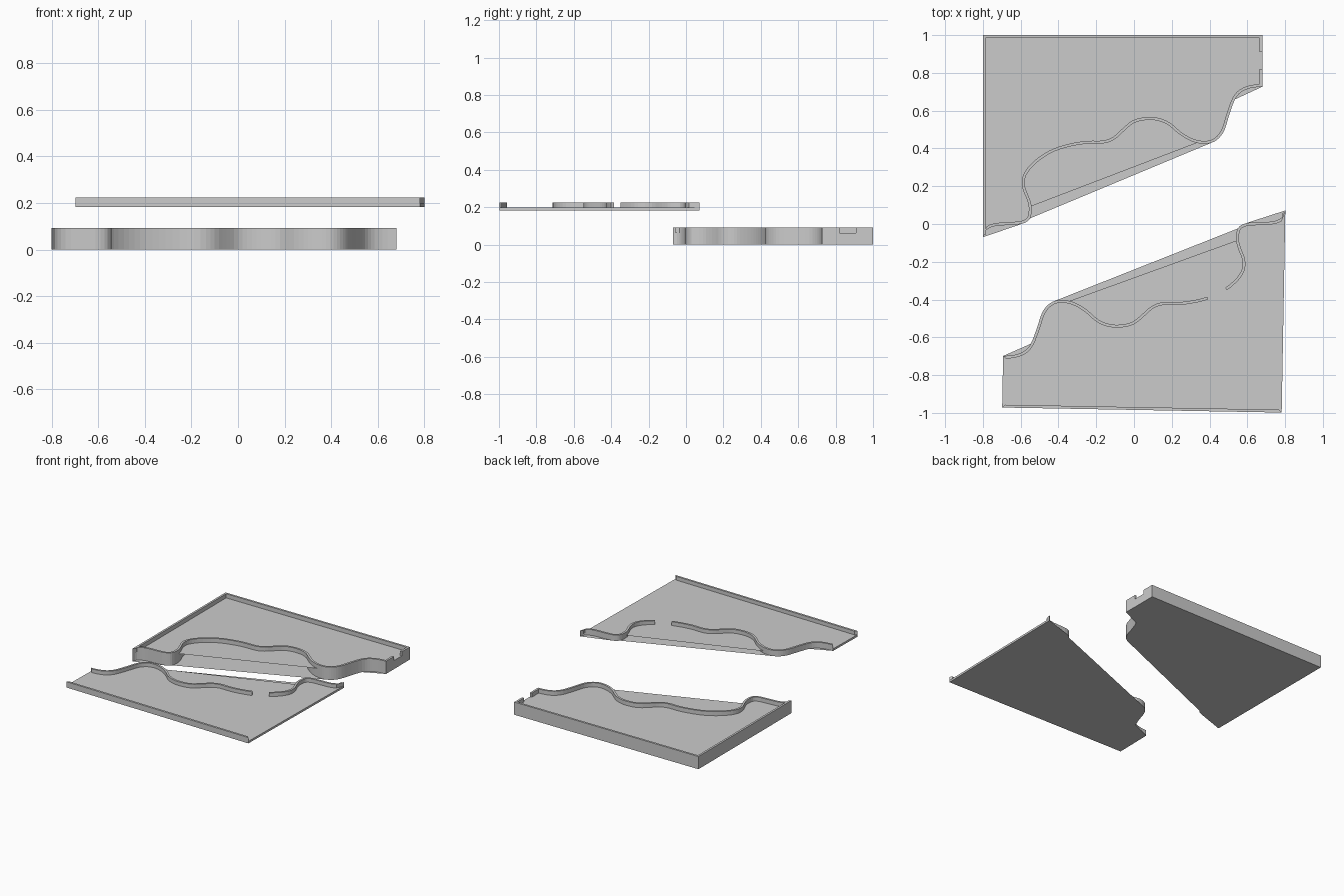
import bpy, bmesh
from math import pi
from mathutils import Vector, Matrix

if "Cube" in bpy.data.objects:
    bpy.data.objects.remove(bpy.data.objects["Cube"])

WALL = 0.015
STEP = 3  # curve samples per key point

# outer side of the wavy wall, left to right
KEYS = [Vector(p) for p in [
    (-.8, -.07), (-.785, -.035), (-.74, -.012), (-.66, -.005), (-.59, .002),
    (-.55, .03), (-.542, .09), (-.555, .14), (-.575, .19), (-.577, .24),
    (-.55, .29), (-.49, .345), (-.42, .385), (-.34, .41), (-.25, .425),
    (-.16, .427), (-.1, .45), (-.05, .495), (0, .535), (.06, .55),
    (.12, .548), (.18, .525), (.24, .475), (.3, .44), (.36, .425),
    (.41, .43), (.45, .455), (.48, .5), (.505, .58), (.535, .66),
    (.57, .70), (.62, .72), (.68, .727)]]


def smooth_path(keys):
    pts = []
    for i in range(len(keys) - 1):
        p0, p1 = keys[max(i - 1, 0)], keys[i]
        p2, p3 = keys[i + 1], keys[min(i + 2, len(keys) - 1)]
        for s in range(STEP):
            t = s / STEP
            pts.append(0.5 * (2 * p1 + (p2 - p0) * t
                              + (2 * p0 - 5 * p1 + 4 * p2 - p3) * t * t
                              + (3 * p1 - p0 - 3 * p2 + p3) * t ** 3))
    return pts + [keys[-1]]


def inset(loop):
    result = []
    for i, p in enumerate(loop):
        a = (p - loop[i - 1]).normalized()
        b = (loop[(i + 1) % len(loop)] - p).normalized()
        n = Vector((-a.y - b.y, a.x + b.x)).normalized()
        q = p + n * WALL / max(n.dot(Vector((-a.y, a.x))), 0.3)
        q.x = min(max(q.x, -.8 + WALL), .68 - WALL)
        q.y = min(q.y, 1 - WALL)
        result.append(q)
    return result


def make_shell(name, height, floor, is_low, matrix):
    outer = smooth_path(KEYS) + [Vector(p) for p in
                                 [(.68, .82), (.68, .91), (.68, 1), (-.8, 1)]]
    inner = inset(outer)
    n = len(outer)
    bm = bmesh.new()

    def face(*pts):
        bm.faces.new([bm.verts.new((p.x, p.y, z)) for p, z in pts])

    # rim wall, lowered to the floor at the openings
    tops = [floor if is_low((outer[i] + outer[(i + 1) % n]) / 2) else height
            for i in range(n)]
    for i in range(n):
        j, t = (i + 1) % n, tops[i]
        a, b, c, d = outer[i], outer[j], inner[j], inner[i]
        face((a, 0), (b, 0), (b, t), (a, t))
        face((a, t), (b, t), (c, t), (d, t))
        if t > floor:
            face((d, t), (c, t), (c, floor), (d, floor))
        if tops[i - 1] != t:
            face((a, floor), (a, height), (d, height), (d, floor))

    # base and floor sheets bridge the bays of the wave with straight edges
    def sheet(loop, z, bays, flip):
        keep = [p for i, p in enumerate(loop)
                if not any(s * STEP < i < e * STEP for s, e in bays)]
        face(*[(p, z) for p in (keep[::-1] if flip else keep)])

    sheet(outer, 0, [(0, 4), (5, 25), (29, 32)], True)
    sheet(inner, floor, [(6, 24)], False)

    bmesh.ops.remove_doubles(bm, verts=bm.verts, dist=1e-5)
    bm.transform(matrix)
    mesh = bpy.data.meshes.new(name)
    bm.to_mesh(mesh)
    bm.free()
    obj = bpy.data.objects.new(name, mesh)
    bpy.context.collection.objects.link(obj)
    return obj


# deep lower tray with a cable notch in its right wall
make_shell("lower_tray", .092, .062,
           lambda p: p.x > .67 and .82 < p.y < .91, Matrix.Identity(4))

# shallow cover tray, turned around, open at both ends, with a gap in its wave
make_shell("upper_cover", .042, .015,
           lambda p: abs(p.x + .06) > .735 and p.y > .3
           or -.48 < p.x < -.39 and p.y < .9,
           Matrix.Translation((0, .016, .182)) @ Matrix.Rotation(pi - .018, 4, 'Z'))
